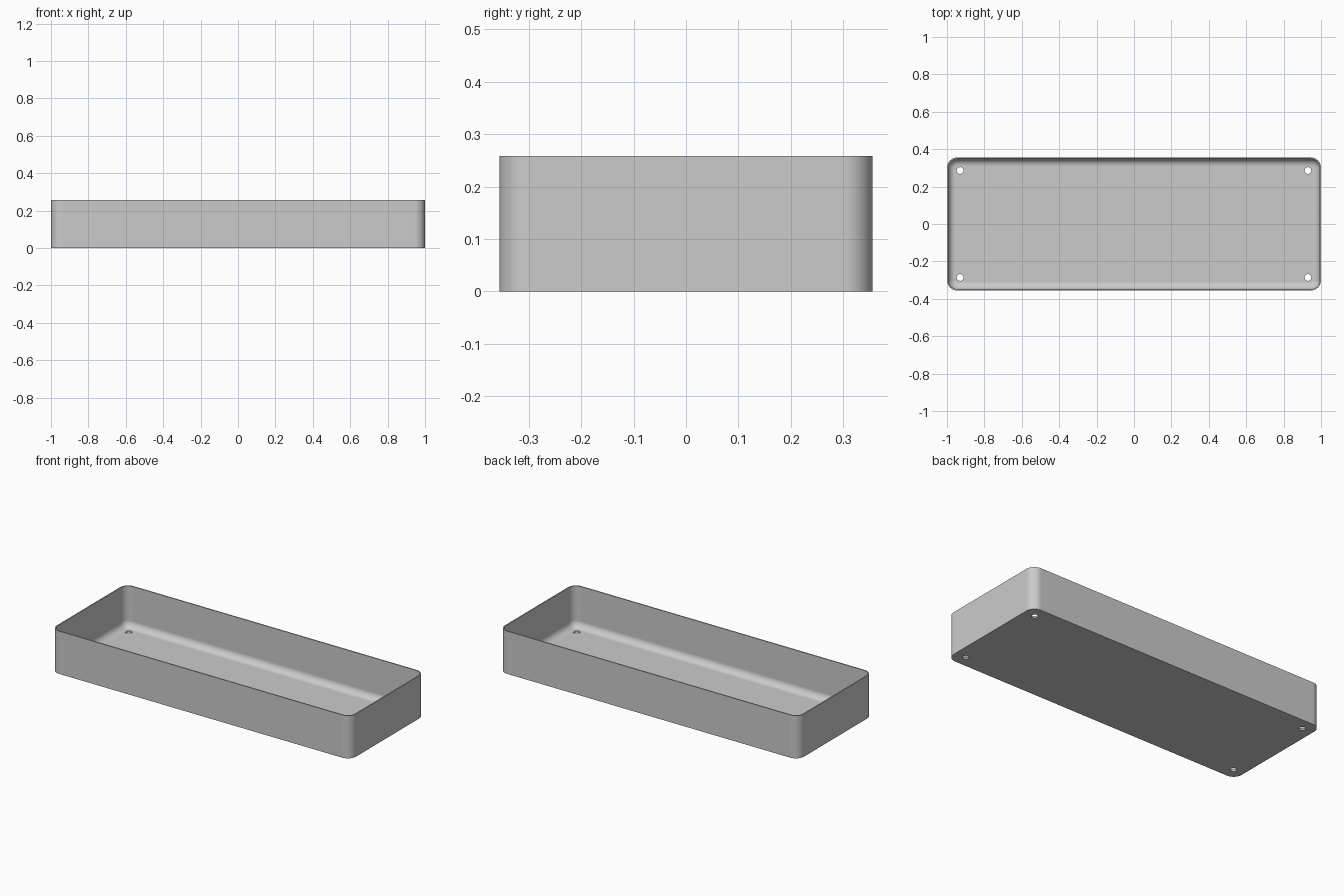
import bpy, bmesh, math

if "Cube" in bpy.data.objects:
    bpy.data.objects.remove(bpy.data.objects["Cube"])

HALF_X, HALF_Y, HEIGHT = 1.0, 0.356, 0.258
CORNER, WALL, FLOOR, FILLET = 0.055, 0.007, 0.01, 0.04
STEPS = 10

grey = bpy.data.materials.new("plain_grey")
grey.use_nodes = True
colour = (0.6, 0.6, 0.6, 1)
grey.diffuse_color = colour
grey.node_tree.nodes["Principled BSDF"].inputs["Base Color"].default_value = colour


def rounded_loop(bm, inset, z):
    """Rounded rectangle of vertices, inset from the outer outline."""
    r = CORNER - inset
    cx, cy = HALF_X - CORNER, HALF_Y - CORNER
    verts = []
    for quarter, (sx, sy) in enumerate([(1, 1), (-1, 1), (-1, -1), (1, -1)]):
        for i in range(STEPS + 1):
            a = (quarter + i / STEPS) * math.pi / 2
            verts.append(bm.verts.new((sx * cx + r * math.cos(a), sy * cy + r * math.sin(a), z)))
    return verts


# Tray shell: outside wall, rim, inside wall, rounded inner foot, floor
section = [(0, 0), (0, HEIGHT), (WALL, HEIGHT)]
for i in range(STEPS + 1):
    a = i / STEPS * math.pi / 2
    section.append((WALL + FILLET * (1 - math.cos(a)), FLOOR + FILLET * (1 - math.sin(a))))

bm = bmesh.new()
loops = [rounded_loop(bm, inset, z) for inset, z in section]
for low, high in zip(loops, loops[1:]):
    for i in range(len(low)):
        j = (i + 1) % len(low)
        bm.faces.new((low[i], low[j], high[j], high[i]))
bm.faces.new(loops[0][::-1])
bm.faces.new(loops[-1])
bmesh.ops.recalc_face_normals(bm, faces=bm.faces)
mesh = bpy.data.meshes.new("tray")
bm.to_mesh(mesh)
bm.free()
mesh.materials.append(grey)
tray = bpy.data.objects.new("tray", mesh)
bpy.context.collection.objects.link(tray)

# Screw holes near the four corners
cutters = []
for sx in (-1, 1):
    for sy in (-1, 1):
        bpy.ops.mesh.primitive_cylinder_add(vertices=32, radius=0.018, depth=0.1,
                                            location=(sx * 0.93, sy * 0.286, 0))
        cutter = bpy.context.object
        cutter.name = "hole_cutter"
        cutter.hide_render = True
        cutter.data.materials.append(grey)
        cutters.append(cutter)

bpy.ops.object.select_all(action='DESELECT')
tray.select_set(True)
bpy.context.view_layer.objects.active = tray
for cutter in cutters:
    mod = tray.modifiers.new("hole", 'BOOLEAN')
    mod.operation = 'DIFFERENCE'
    mod.solver = 'EXACT'
    mod.object = cutter
    bpy.ops.object.modifier_apply(modifier=mod.name)
for cutter in cutters:
    bpy.data.objects.remove(cutter)

# Smooth the rounded corners, keep the flat walls flat
bpy.ops.object.shade_smooth_by_angle(angle=math.radians(30))
flatten = tray.modifiers.new("flat_walls", 'WEIGHTED_NORMAL')
flatten.keep_sharp = True
